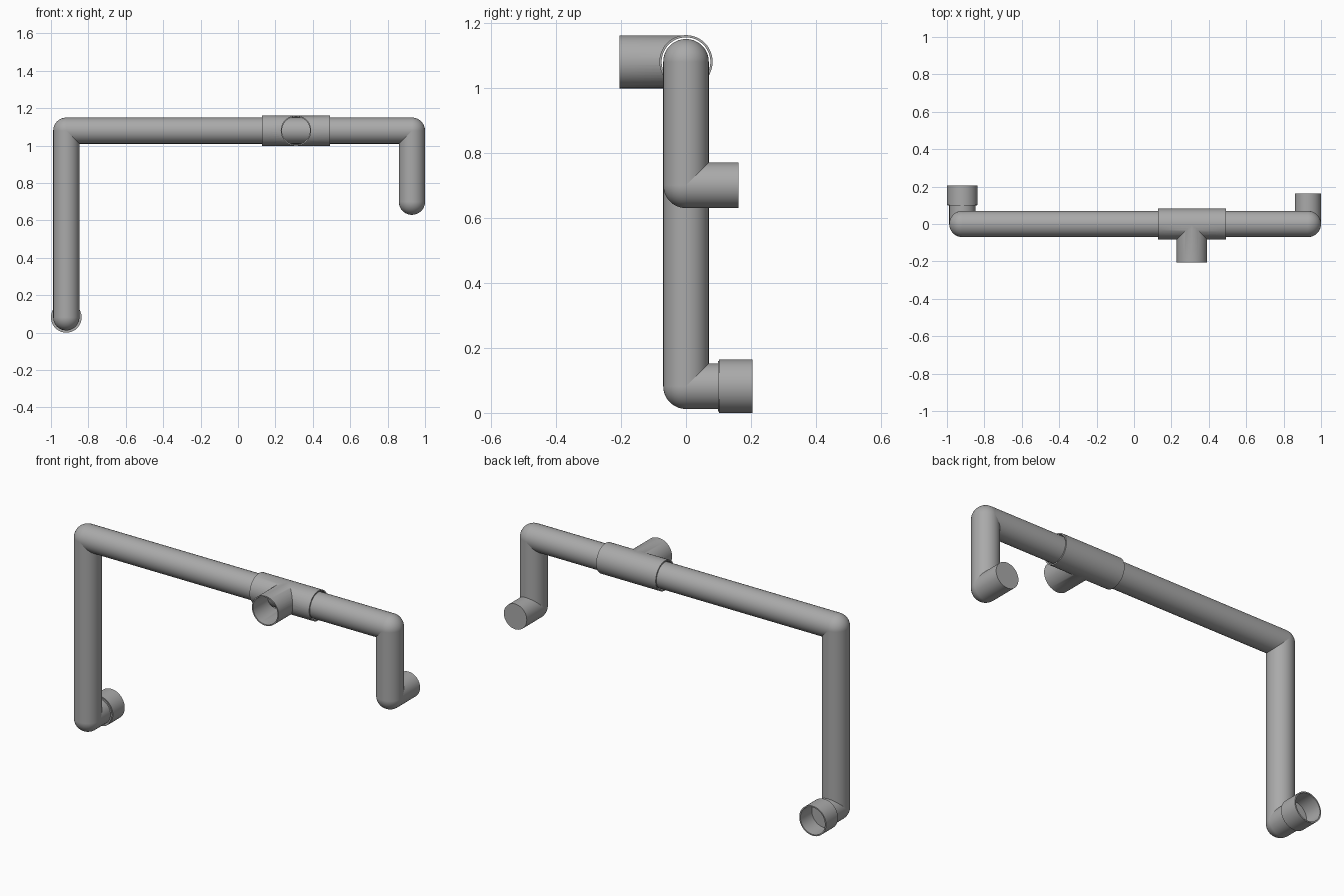
import bpy
import math
from mathutils import Vector

cube = bpy.data.objects.get("Cube")
if cube:
    bpy.data.objects.remove(cube, do_unlink=True)

PIPE, OUTER, BORE = 0.07, 0.082, 0.075
SIDES = 48

grey = bpy.data.materials.new("pipe_grey")
grey.use_nodes = True
grey.diffuse_color = (0.4, 0.4, 0.4, 1)
grey.node_tree.nodes["Principled BSDF"].inputs["Base Color"].default_value = (0.4, 0.4, 0.4, 1)


def finish(name):
    ob = bpy.context.object
    ob.name = name
    ob.data.materials.append(grey)
    return ob


def rod(name, start, end, radius):
    a, b = Vector(start), Vector(end)
    d = b - a
    bpy.ops.mesh.primitive_cylinder_add(
        vertices=SIDES, radius=radius, depth=d.length, location=(a + b) / 2,
        rotation=d.to_track_quat('Z', 'Y').to_euler())
    return finish(name)


def smooth(ob):
    bpy.ops.object.select_all(action='DESELECT')
    ob.select_set(True)
    bpy.context.view_layer.objects.active = ob
    bpy.ops.object.shade_smooth_by_angle(angle=math.radians(35))


def boolean(ob, tool, operation):
    # apply the boolean, then drop the tool
    bpy.ops.object.select_all(action='DESELECT')
    bpy.context.view_layer.objects.active = ob
    ob.select_set(True)
    mod = ob.modifiers.new("cut", 'BOOLEAN')
    mod.operation, mod.object, mod.solver = operation, tool, 'EXACT'
    bpy.ops.object.modifier_apply(modifier=mod.name)
    bpy.data.objects.remove(tool, do_unlink=True)


# corner points along the pipe run
XR, XL, TOP = -0.918, 0.93, 1.08
path = [(XR, 0.10, 0.082), (XR, 0, 0.082), (XR, 0, TOP),
        (XL, 0, TOP), (XL, 0, 0.70), (XL, 0.162, 0.70)]
names = ["right_foot_pipe", "right_leg_pipe", "top_pipe", "left_leg_pipe", "left_foot_pipe"]
for name, a, b in zip(names, path, path[1:]):
    smooth(rod(name, a, b, PIPE))

# rounded elbows
elbows = ["right_lower_elbow", "right_upper_elbow", "left_upper_elbow", "left_lower_elbow"]
for name, p in zip(elbows, path[1:-1]):
    bpy.ops.mesh.primitive_uv_sphere_add(segments=SIDES, ring_count=24, radius=PIPE, location=p)
    smooth(finish(name))

# open socket on the right foot
socket = rod("right_foot_socket", (XR, 0.102, 0.082), (XR, 0.205, 0.082), OUTER)
boolean(socket, rod("bore", (XR, 0.05, 0.082), (XR, 0.3, 0.082), BORE), 'DIFFERENCE')
smooth(socket)
# closing disc at the pipe end inside the socket
smooth(rod("socket_floor", (XR, 0.098, 0.082), (XR, 0.106, 0.082), BORE + 0.003))

# tee fitting with an open branch to the front
TX = 0.31
tee = rod("tee_fitting", (TX - 0.182, 0, TOP), (TX + 0.182, 0, TOP), OUTER)
boolean(tee, rod("branch", (TX, 0, TOP), (TX, -0.205, TOP), OUTER - 0.0005), 'UNION')
boolean(tee, rod("run_bore", (TX - 0.3, 0, TOP), (TX + 0.3, 0, TOP), BORE), 'DIFFERENCE')
boolean(tee, rod("branch_bore", (TX, 0, TOP), (TX, -0.3, TOP), BORE), 'DIFFERENCE')
smooth(tee)
